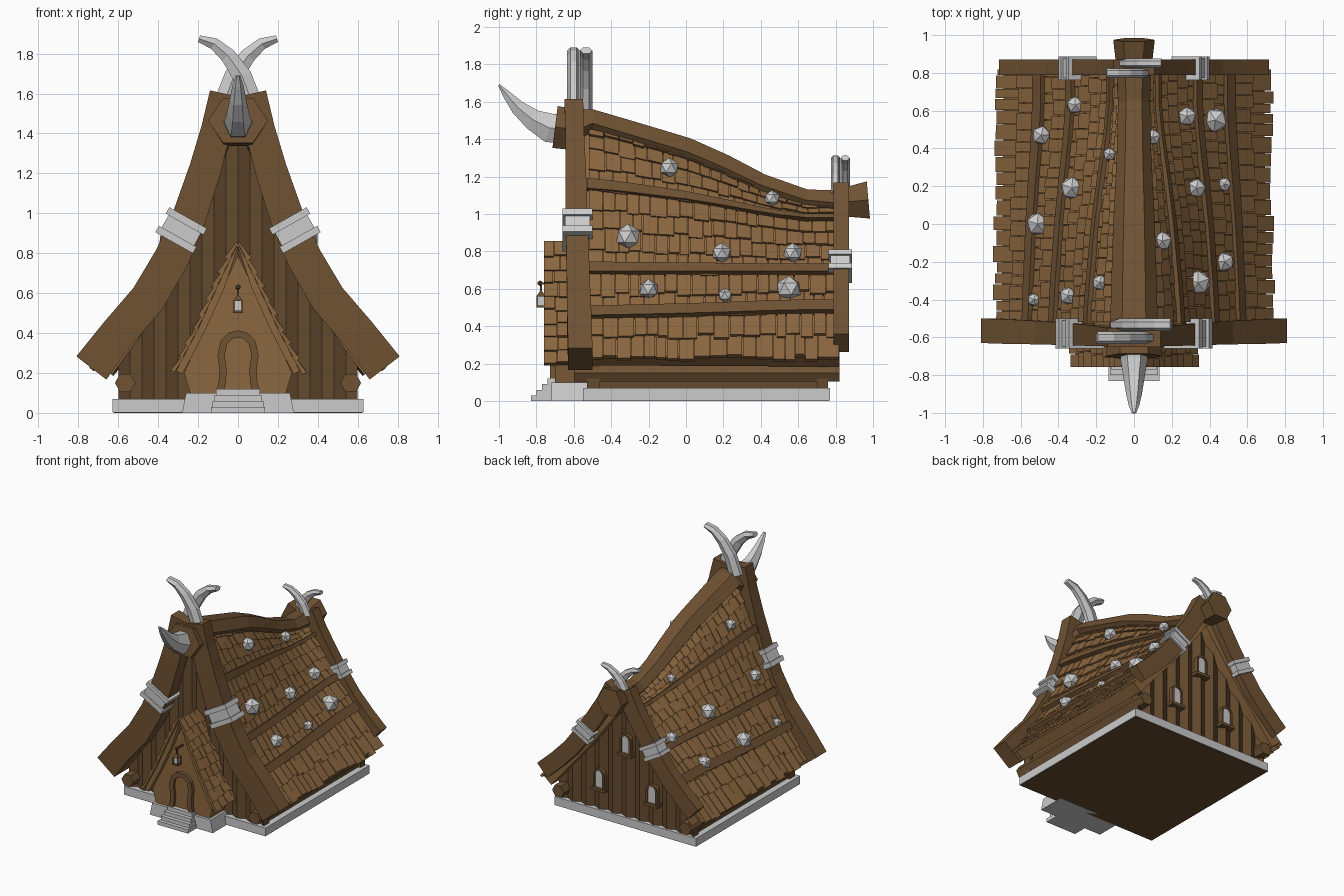
import bpy, bmesh, random
from math import cos, sin, pi, floor
from mathutils import Vector as V, Matrix

if "Cube" in bpy.data.objects:
    bpy.data.objects.remove(bpy.data.objects["Cube"])

random.seed(4)

def material(name, *rgb):
    m = bpy.data.materials.new(name)
    m.diffuse_color = (*rgb, 1)
    m.use_nodes = True
    m.node_tree.nodes["Principled BSDF"].inputs["Base Color"].default_value = m.diffuse_color
    return m

DARK = material("dark_wood", 0.16, 0.085, 0.033)
MID = material("shingle_wood", 0.26, 0.135, 0.05)
PLANK = material("plank_wood", 0.13, 0.07, 0.028)
PALE = material("pale_glass", 0.75, 0.75, 0.72)

def finish(name, bm, mat=None):
    bmesh.ops.recalc_face_normals(bm, faces=bm.faces)
    me = bpy.data.meshes.new(name)
    bm.to_mesh(me)
    bm.free()
    if mat:
        me.materials.append(mat)
    ob = bpy.data.objects.new(name, me)
    bpy.context.collection.objects.link(ob)
    return ob

def loft(bm, rings):
    vs = [[bm.verts.new(p) for p in r] for r in rings]
    n = len(vs[0])
    for a, b in zip(vs, vs[1:]):
        for i in range(n):
            bm.faces.new((a[i], a[(i + 1) % n], b[(i + 1) % n], b[i]))
    bm.faces.new(vs[0])
    bm.faces.new(vs[-1])

def tube(bm, pts, sizes, side, n=4):
    """Sweep an n-gon; sizes are half extents along side and across it."""
    pts, S, rings = [V(p) for p in pts], V(side), []
    off, k = (pi / 4, 2 ** 0.5) if n == 4 else (0, 1)
    for i, p in enumerate(pts):
        T = pts[min(i + 1, len(pts) - 1)] - pts[max(i - 1, 0)]
        N = T.cross(S).normalized()
        a, b = sizes[i] if isinstance(sizes, list) else sizes
        rings.append([p + S * a * k * cos(off + j * 2 * pi / n) + N * b * k * sin(off + j * 2 * pi / n)
                      for j in range(n)])
    loft(bm, rings)

def prism(bm, xz, y0, y1):
    loft(bm, [[V((x, y, z)) for x, z in xz] for y in (y0, y1)])

def box(bm, x0, x1, y0, y1, z0, z1):
    prism(bm, [(x0, z0), (x1, z0), (x1, z1), (x0, z1)], y0, y1)

def lin(pts, t):
    for (a, p), (b, q) in zip(pts, pts[1:]):
        if t <= b:
            return p + (q - p) * max(0, (t - a) / (b - a))
    return pts[-1][1]

# Roof surface: front and rear profiles blended along the sagging ridge
FRONT = [(.70, .24), (.54, .46), (.40, .70), (.30, .93), (.22, 1.15), (.13, 1.36), (.04, 1.5)]
REAR = [(.69, .24), (.48, .49), (.31, .69), (.20, .84), (.10, .97), (.06, 1.03), (.02, 1.08)]
SAG = [(-.5, 0), (-.3, .13), (0, .36), (.2, .57), (.4, .8), (.5, .9), (.64, 1), (.9, 1)]
PORCH = [(.31, .21), (.20, .42), (.10, .64), (0, .85)]

def main_prof(y):
    t = lin(SAG, y)
    return [(a + (c - a) * t, b + (d - b) * t) for (a, b), (c, d) in zip(FRONT, REAR)]

def porch_prof(y):
    return PORCH

def surf(prof, y, u, h, s):
    p = prof(y)
    i = min(max(floor(u), 0), len(p) - 2)
    a, b = V(p[i]), V(p[i + 1])
    d = b - a
    q = a + d * (u - i) + V((d.y, -d.x)).normalized() * h
    return V((s * max(0, q.x), y, q.y))

def slab(bm, prof, ys, u0, u1, lo, hi, s):
    loft(bm, [[surf(prof, y, u0, lo[0], s), surf(prof, y, u0, lo[1], s),
               surf(prof, y, u1, hi[1], s), surf(prof, y, u1, hi[0], s)] for y in ys])

def roof(name, prof, n, ys, thick, rows, y0, y1):
    bm = bmesh.new()
    us = list(range(n))
    loft(bm, [[surf(prof, y, u, 0, 1) for u in us] + [surf(prof, y, u, 0, -1) for u in us[::-1]] +
              [surf(prof, y, u, -thick, -1) for u in us] + [surf(prof, y, u, -thick, 1) for u in us[::-1]]
              for y in ys])
    finish(name + "_shell", bm, MID)
    bm = bmesh.new()
    step = (n - 1) / rows
    for s in (-1, 1):
        for r in range(rows):
            y = y0
            while y < y1 - .01:
                e = y + random.uniform(.05, .09)
                e = y1 if e > y1 - .03 else e
                lo = r * step - step * random.uniform(.08, .32)
                slab(bm, prof, (y + .002, e - .002), lo, min((r + 1.05) * step, n - 1),
                     (.004, random.uniform(.022, .032)), (-.002, .010), s)
                y = e
    finish(name + "_shingles", bm, MID)

roof("main_roof", main_prof, 7, (-.55, -.3, -.1, 0, .1, .2, .3, .4, .5, .64, .82), .085, 12, -.52, .82)
roof("porch_roof", porch_prof, 4, (-.74, -.48), .035, 9, -.76, -.48)

# Long battens lying over the shingles
bm = bmesh.new()
for s in (-1, 1):
    for u in (1, 2, 4):
        slab(bm, main_prof, (-.53, -.4, -.3, -.15, 0, .1, .2, .3, .4, .5, .64, .82),
             u - .12, u + .12, (0, .045), (0, .045), s)
finish("roof_battens", bm, DARK)

# Faceted studs scattered over the roof
bm = bmesh.new()
for x, y, r in [(.28, .57, .055), (.43, .55, .07), (.10, .46, .045), (.33, .19, .055), (.48, .21, .04),
                (.15, -.09, .055), (.34, -.31, .07), (.48, -.20, .055), (-.31, .63, .05), (-.49, .47, .055),
                (-.13, .37, .037), (-.33, .19, .065), (-.51, 0, .065), (-.18, -.31, .045),
                (-.35, -.38, .05), (-.53, -.40, .037)]:
    u = min((i / 50 for i in range(301)), key=lambda k: abs(surf(main_prof, y, k, .03, 1).x - abs(x)))
    p = surf(main_prof, y, u, .03, 1 if x > 0 else -1)
    bmesh.ops.create_icosphere(bm, subdivisions=1, radius=r,
                               matrix=Matrix.Translation(p) @ Matrix.Rotation(random.random() * 3, 4, 'Z'))
finish("roof_studs", bm)

# Ridge beam with flared hexagonal ends
ridge = [(-.70, 1.465, .15, .13), (-.58, 1.45, .14, .13), (-.5, 1.485, .125, .085), (-.3, 1.425, .12, .085),
         (0, 1.335, .11, .085), (.2, 1.25, .10, .08), (.4, 1.155, .09, .07), (.64, 1.075, .085, .065),
         (.8, 1.06, .09, .08), (.975, 1.075, .11, .115)]
bm = bmesh.new()
tube(bm, [(0, y, z) for y, z, a, b in ridge], [(a, b) for y, z, a, b in ridge], (1, 0, 0), 6)
finish("ridge_beam", bm, DARK)

# Forward prow horn
bm = bmesh.new()
tube(bm, [(0, -.66, 1.455), (0, -.73, 1.46), (0, -.82, 1.505), (0, -.90, 1.57), (0, -.96, 1.64), (0, -1, 1.69)],
     [(.075, .09), (.07, .09), (.055, .065), (.042, .045), (.028, .025), (.012, .006)], (1, 0, 0), 6)
finish("prow_horn", bm)

# Curved gable beams, iron clamps and crossed horns, front and rear
def gable(name, path, sizes, y0, y1, clamp, k, horn):
    beams, irons, horns = bmesh.new(), bmesh.new(), bmesh.new()
    n = len(path) - 1
    for s in (-1, 1):
        tube(beams, [(s * x, y0 + (y1 - y0) * i / n, z) for i, (x, z) in enumerate(path)], sizes, (0, 1, 0))
        cx, cy, cz = clamp
        d = V((-s * .49, 0, .87))
        c = V((s * cx, cy, cz))
        tube(irons, [c + d * t * k for t in (-.072, -.035, -.035, .035, .035, .072)],
             [(w * .08 * k, w * .108 * k) for w in (1, 1, .85, .85, 1, 1)], (0, 1, 0))
        kx, kz, z0, yc, gap = horn
        tube(horns, [(s * x * kx, yc + s * gap, z0 + (z - 1.56) * kz) for x, z in
                     [(-.075, 1.54), (-.02, 1.69), (.05, 1.79), (.12, 1.85), (.195, 1.875)]],
             [(.033 * kx, b * kx) for b in (.06, .055, .045, .034, .02)], (0, 1, 0), 6)
    finish(name + "_gable_beams", beams, DARK)
    finish(name + "_clamps", irons)
    finish(name + "_crossed_horns", horns)

gable("front", [(.735, .225), (.60, .40), (.45, .575), (.33, .78), (.245, .98), (.165, 1.22), (.11, 1.42), (.07, 1.6)],
      [(.065, .095), (.065, .09), (.062, .09), (.06, .088), (.058, .085), (.055, .08), (.05, .075), (.05, .072)],
      -.565, -.6, (.285, -.58, .915), 1, (1, 1, 1.56, -.568, .034))
gable("rear", [(.67, .31), (.54, .43), (.42, .555), (.32, .69), (.22, .84), (.12, 1.0), (.05, 1.14)],
      (.042, .065), .83, .83, (.30, .825, .72), .78, (.75, .57, 1.12, .825, .026))

# Vertical plank walls with a sawtooth face, cut to the roof profile
def plank_wall(name, prof, y, out, inner):
    bm = bmesh.new()
    top = sorted(prof)
    n = 20
    w = 1.2 / n
    for i in range(n):
        a, b = -.6 + i * w, -.6 + (i + 1) * w
        za, zb = (lin(top, abs(x)) - .12 for x in (a, b))
        ya, yb = (y, y + out) if i % 2 else (y + out, y)
        loft(bm, [[V((a, ya, z0)), V((b, yb, z1)), V((b, inner, z1)), V((a, inner, z0))]
                  for z0, z1 in ((.06, .06), (za, zb))])
    finish(name, bm, PLANK)

plank_wall("front_plank_wall", FRONT, -.5, -.03, -.46)
plank_wall("rear_plank_wall", REAR, .73, .03, .70)

bm = bmesh.new()
for s in (-1, 1):
    box(bm, s * .53, s * .58, -.48, .72, .06, .25)
finish("side_walls", bm, PLANK)

# Hexagonal sill logs along both sides
bm = bmesh.new()
for s in (-1, 1):
    tube(bm, [(s * .565, -.60, .15), (s * .565, .82, .15)], (.052, .052), (1, 0, 0), 6)
finish("sill_logs", bm, DARK)

# Stone base, porch base and steps
bm = bmesh.new()
box(bm, -.63, .63, -.55, .77, .004, .07)
prism(bm, [(-.28, 0), (.28, 0), (.26, .1), (-.26, .1)], -.72, -.5)
finish("stone_base", bm)
bm = bmesh.new()
box(bm, -.625, .625, -.545, .765, 0, .004)
finish("base_underside", bm, PLANK)
bm = bmesh.new()
for i in range(4):
    w = .135 - i * .008
    box(bm, -w, w, -.83 + i * .03, -.69, 0, .03 * (i + 1))
finish("front_steps", bm)

# Porch wall, door and horseshoe door frame
bm = bmesh.new()
prism(bm, [(-.24, .1), (.24, .1), (.27, .2), (.15, .47), (0, .79), (-.15, .47), (-.27, .2)], -.70, -.48)
finish("porch_wall", bm, MID)
arch = [(.09, .10), (.078, .16), (.075, .22), (.085, .29), (.07, .355), (.035, .388)]
arch = arch + [(0, .395)] + [(-x, z) for x, z in arch[::-1]]
bm = bmesh.new()
prism(bm, arch, -.708, -.69)
finish("door", bm, MID)
bm = bmesh.new()
tube(bm, [(x, -.71, z) for x, z in arch], (.018, .018), (0, 1, 0))
finish("door_frame", bm, DARK)

# Hanging lantern with bracket
bm = bmesh.new()
box(bm, -.006, .006, -.785, -.69, .622, .634)
tube(bm, [(0, -.775, .63), (0, -.775, .575)], (.005, .005), (1, 0, 0))
tube(bm, [(0, -.775, .56), (0, -.775, .585)], [(.025, .025), (.008, .008)], (1, 0, 0))
tube(bm, [(0, -.775, .50), (0, -.775, .512)], (.025, .025), (1, 0, 0))
bmesh.ops.create_icosphere(bm, subdivisions=1, radius=.015, matrix=Matrix.Translation((0, -.78, .63)))
for x in (-.019, .019):
    for y in (-.794, -.756):
        box(bm, x - .004, x + .004, y - .004, y + .004, .51, .565)
finish("lantern_frame", bm, PLANK)
bm = bmesh.new()
box(bm, -.016, .016, -.791, -.759, .51, .562)
finish("lantern_glass", bm, PALE)

# Three arched rear windows
glass, frames = bmesh.new(), bmesh.new()
for cx, cz in ((0, .66), (-.235, .32), (.235, .32)):
    shape = [(cx + .042, cz - .075), (cx + .042, cz + .03)] + \
            [(cx + .042 * cos(a * pi / 6), cz + .03 + .045 * sin(a * pi / 6)) for a in range(1, 6)] + \
            [(cx - .042, cz + .03), (cx - .042, cz - .075)]
    prism(glass, shape, .72, .767)
    tube(frames, [(x, .76, z) for x, z in shape], (.018, .008), (0, 1, 0))
    box(frames, cx - .062, cx + .062, .73, .79, cz - .095, cz - .072)
finish("rear_window_panes", glass, PALE)
finish("rear_window_frames", frames, DARK)
